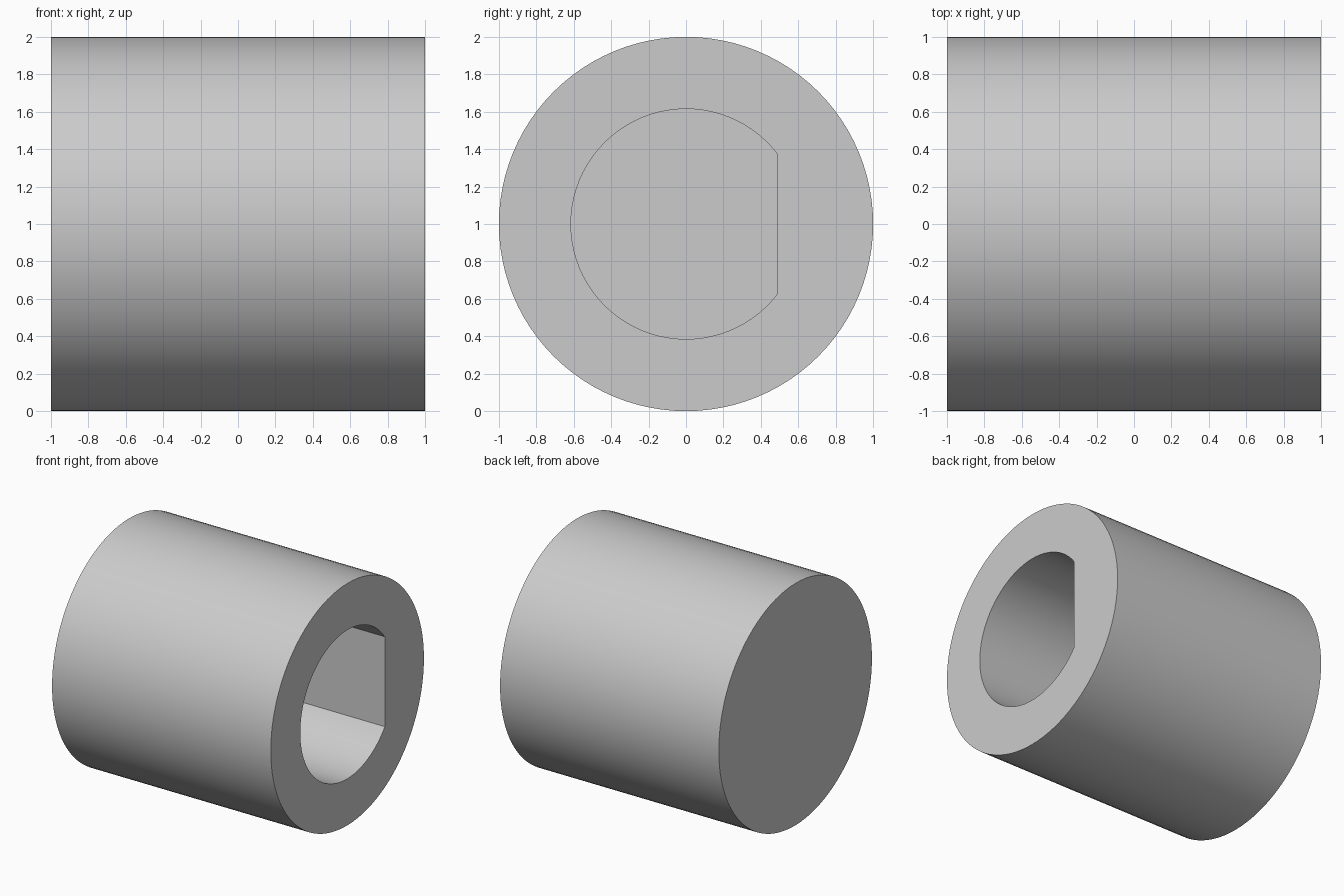
import bpy
import bmesh
import math

default = bpy.data.objects.get("Cube")
if default:
    bpy.data.objects.remove(default, do_unlink=True)

RADIUS = 1.0
BORE_RADIUS = 0.615
FLAT_Y = 0.49        # distance of the bore's flat side from the axis
BORE_END = -0.6      # closed end of the bore

grey = bpy.data.materials.new("light_grey")
grey.use_nodes = True
colour = (0.6, 0.6, 0.6, 1)
grey.diffuse_color = colour
grey.node_tree.nodes["Principled BSDF"].inputs["Base Color"].default_value = colour


def arc(radius, start, end, count):
    """Points (y, z) along an arc around the x axis."""
    angles = [start + (end - start) * i / (count - 1) for i in range(count)]
    return [(radius * math.cos(a), RADIUS + radius * math.sin(a)) for a in angles]


def prism(name, profile, x0, x1):
    """Extrude a closed y-z profile along x."""
    bm = bmesh.new()
    face = bm.faces.new([bm.verts.new((x0, y, z)) for y, z in profile])
    out = bmesh.ops.extrude_face_region(bm, geom=[face], use_keep_orig=True)
    moved = [v for v in out["geom"] if isinstance(v, bmesh.types.BMVert)]
    bmesh.ops.translate(bm, verts=moved, vec=(x1 - x0, 0, 0))
    bmesh.ops.recalc_face_normals(bm, faces=bm.faces)
    mesh = bpy.data.meshes.new(name)
    bm.to_mesh(mesh)
    bm.free()
    mesh.materials.append(grey)
    obj = bpy.data.objects.new(name, mesh)
    bpy.context.collection.objects.link(obj)
    return obj


# Round outer body
body = prism("sleeve_body", arc(RADIUS, 0, 2 * math.pi, 97)[:-1], -1, 1)

# D-shaped blind bore, open at +x with its flat towards the back
half = math.acos(FLAT_Y / BORE_RADIUS)
cutter = prism("bore_cutter", arc(BORE_RADIUS, half, 2 * math.pi - half, 65), BORE_END, 1.2)
cutter.hide_render = True

cut = body.modifiers.new("bore", 'BOOLEAN')
cut.operation = 'DIFFERENCE'
cut.solver = 'EXACT'
cut.object = cutter

# Bake the cut, then smooth the round walls while keeping the rims sharp
bpy.ops.object.select_all(action='DESELECT')
body.select_set(True)
bpy.context.view_layer.objects.active = body
bpy.ops.object.modifier_apply(modifier=cut.name)
bpy.data.objects.remove(cutter, do_unlink=True)
bpy.ops.object.shade_smooth_by_angle(angle=math.radians(30))
